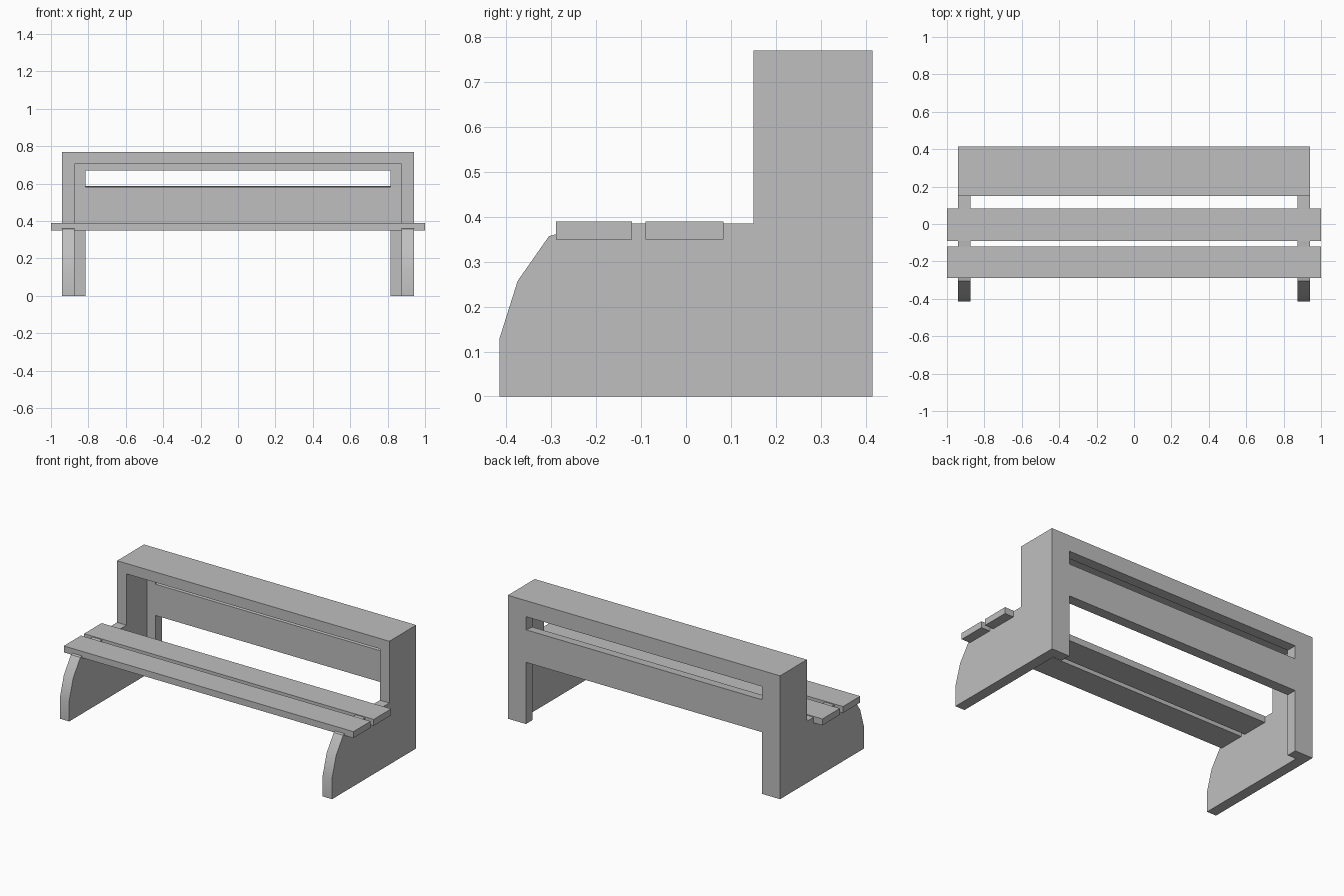
import bpy, bmesh, math

cube = bpy.data.objects.get("Cube")
if cube:
    bpy.data.objects.remove(cube, do_unlink=True)

grey = bpy.data.materials.new("light grey")
grey.use_nodes = True
grey.diffuse_color = (0.52, 0.52, 0.52, 1)
grey.node_tree.nodes["Principled BSDF"].inputs["Base Color"].default_value = (0.52, 0.52, 0.52, 1)


def prism(name, profile, half_width):
    """Extrude a (y, z) profile along x, symmetric about x = 0."""
    bm = bmesh.new()
    face = bm.faces.new([bm.verts.new((-half_width, y, z)) for y, z in profile])
    new = bmesh.ops.extrude_face_region(bm, geom=[face])["geom"]
    verts = [v for v in new if isinstance(v, bmesh.types.BMVert)]
    bmesh.ops.translate(bm, verts=verts, vec=(2 * half_width, 0, 0))
    bmesh.ops.recalc_face_normals(bm, faces=bm.faces)
    mesh = bpy.data.meshes.new(name)
    bm.to_mesh(mesh)
    bm.free()
    mesh.materials.append(grey)
    obj = bpy.data.objects.new(name, mesh)
    bpy.context.collection.objects.link(obj)
    return obj


def rect(y0, y1, z0, z1):
    return [(y0, z0), (y1, z0), (y1, z1), (y0, z1)]


# Frame: end profile with a curved front foot, hollowed into a shell
frame = prism("frame", [
    (0.415, 0), (0.415, 0.77), (0.15, 0.77), (0.15, 0.385), (-0.2, 0.385),
    (-0.305, 0.357), (-0.375, 0.257), (-0.415, 0.13), (-0.415, 0)], 0.94)

cutters = [
    prism("interior_cutter", rect(-1, 0.35, -1, 0.705), 0.875),
    prism("lower_opening_cutter", rect(0.2, 1, -1, 0.385), 0.815),
    prism("back_slot_cutter", [(0.3, 0.575), (0.5, 0.597), (0.5, 0.67), (0.3, 0.67)], 0.815),
]
for cutter in cutters:
    cutter.hide_render = True
    mod = frame.modifiers.new(cutter.name, "BOOLEAN")
    mod.operation, mod.solver, mod.object = "DIFFERENCE", "EXACT", cutter

bpy.context.view_layer.objects.active = frame
for cutter in cutters:
    bpy.ops.object.modifier_apply(modifier=cutter.name)
    bpy.data.objects.remove(cutter, do_unlink=True)

# Smooth the curved feet, keep the other edges sharp
bpy.ops.object.select_all(action="DESELECT")
frame.select_set(True)
bpy.ops.object.shade_smooth_by_angle(angle=math.radians(25))

# Seat planks
prism("front_seat_plank", rect(-0.29, -0.12, 0.35, 0.39), 1.0)
prism("rear_seat_plank", rect(-0.09, 0.083, 0.35, 0.39), 1.0)
